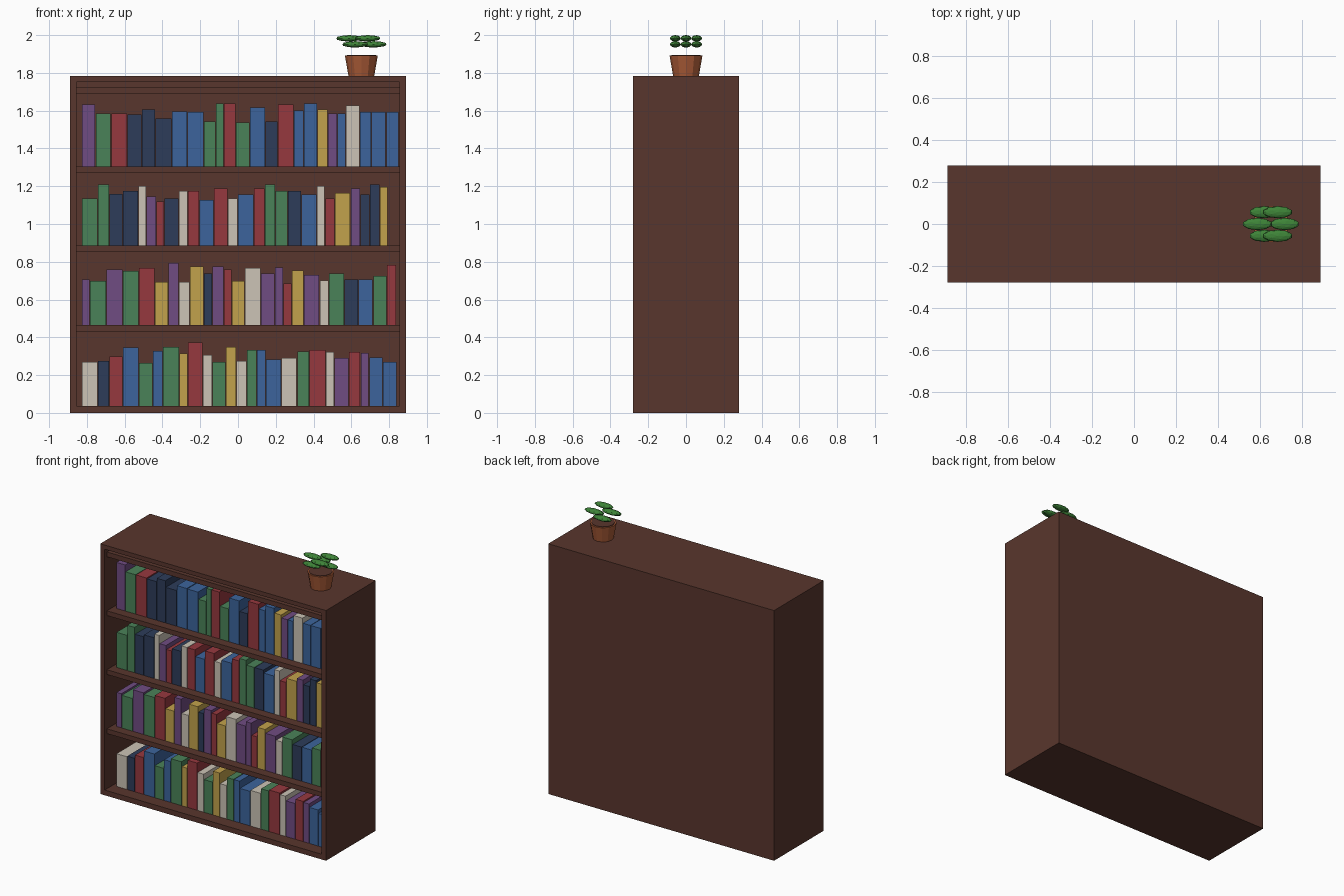
import bpy, bmesh, math

def material(name, r, g, b):
    lin = lambda c: (c / 255 / 12.92) if c <= 10 else ((c / 255 + 0.055) / 1.055) ** 2.4
    m = bpy.data.materials.new(name)
    m.diffuse_color = (lin(r), lin(g), lin(b), 1)
    return m

WOOD = material("dark wood", 89, 54, 45)
POT = material("terracotta", 170, 91, 55)
LEAF = material("leaf green", 62, 132, 56)
COVERS = {
    "r": material("red cover", 150, 56, 62),
    "b": material("blue cover", 60, 100, 156),
    "g": material("green cover", 74, 130, 88),
    "y": material("gold cover", 194, 162, 76),
    "p": material("purple cover", 112, 76, 130),
    "n": material("navy cover", 45, 60, 90),
    "c": material("cream cover", 204, 196, 182),
}

def finish(name, bm, mat):
    me = bpy.data.meshes.new(name)
    bm.to_mesh(me)
    bm.free()
    me.materials.append(mat)
    ob = bpy.data.objects.new(name, me)
    bpy.context.collection.objects.link(ob)
    return ob

def box(name, mat, x0, x1, y0, y1, z0, z1):
    bm = bmesh.new()
    bmesh.ops.create_cube(bm, size=1)
    bmesh.ops.scale(bm, vec=(x1 - x0, y1 - y0, z1 - z0), verts=bm.verts)
    bmesh.ops.translate(bm, vec=((x0 + x1) / 2, (y0 + y1) / 2, (z0 + z1) / 2), verts=bm.verts)
    return finish(name, bm, mat)

# Case: sides, top, bottom, back
W, D, H, IN = 0.89, 0.28, 1.783, 0.855
box("left_side", WOOD, -W, -IN, -D, D, 0, H)
box("right_side", WOOD, IN, W, -D, D, 0, H)
box("top_panel", WOOD, -IN, IN, -D, D, 1.753, H)
box("bottom_panel", WOOD, -IN, IN, -D, D, 0, 0.037)
box("back_panel", WOOD, -IN, IN, 0.25, D, 0.037, 1.753)

# Recessed shelves
for i, top in enumerate((0.464, 0.885, 1.305, 1.724)):
    box(f"shelf_{i + 1}", WOOD, -IN, IN, -0.255, 0.25, top - 0.034, top)

# Books: one colour letter, left edge and height (hundredths) per book; last edge ends the row
def book_row(row, z, colours, edges, heights):
    for i, c in enumerate(colours):
        box(f"book_{row}_{i + 1}", COVERS[c], edges[i] / 100, edges[i + 1] / 100 - 0.004,
            -0.19, 0.19, z, z + heights[i] / 100)

book_row(1, 0.037, "cnrbgbgyrcgycgbbcgrcprpbb",
         [-82.5, -74, -67.9, -60.8, -52.3, -44.9, -39.6, -30.9, -26.4, -18.5, -13.4, -6.3, -0.7,
          4.8, 10.1, 14.9, 23.1, 31.5, 37.9, 46.6, 51.1, 58.8, 65.1, 69.6, 76.8, 84.3],
         [23.3, 23.8, 26.2, 31, 22.8, 29.1, 31.2, 27.8, 33.6, 27, 23.3, 31.2, 23.8,
          29.6, 29.6, 24.6, 25.4, 28.8, 29.6, 28.6, 25.4, 28.6, 28, 25.7, 23.3])
book_row(2, 0.464, "pgpgrypcynprycpprypcgnbgr",
         [-82.5, -78.3, -69.5, -60.8, -52.3, -43.9, -36.7, -31.2, -25.3, -17.9, -13.4, -7.4, -3.1,
          3.8, 12.2, 19.6, 24.1, 28.6, 35, 43.4, 48.2, 56.4, 63.8, 71.7, 78.9, 84],
         [24.3, 23.3, 29.6, 28.6, 30.2, 23, 33, 23, 31.2, 27.5, 31.2, 29.6, 23.3,
          30.2, 27.5, 30.7, 22.2, 29.1, 26.5, 23.8, 27.5, 24.3, 24.3, 26, 32])
book_row(3, 0.885, "ggnncprncrbrcbrggnbcrypnny",
         [-82.5, -74, -67.9, -60.8, -52.6, -48.4, -43.1, -38.8, -31.2, -26.4, -20.3, -12.6, -5.2,
          0.1, 8.5, 14.3, 19.9, 26.5, 33.7, 41.9, 46.3, 51.4, 59.8, 64.9, 69.9, 75.2, 79.5],
         [25, 32.3, 27.5, 29, 31.7, 26, 23.3, 25, 29, 29, 24.3, 30.4, 25,
          27.2, 30.4, 32.3, 29, 29, 27, 31.7, 25, 28, 30.2, 27, 32.5, 31.2])
book_row(4, 1.305, "pgrnnnbbggrgbnrbbypbcbbb",
         [-82.5, -75.3, -67.1, -58.4, -50.7, -43.6, -34.9, -26.7, -17.9, -11.6, -7.4, -1,
          6.4, 14.6, 21.2, 29.7, 35, 42.1, 47.7, 52.7, 57.2, 64.6, 70.7, 78.6, 85.4],
         [32.8, 28, 28, 27.5, 30, 25.4, 29, 28.8, 23.8, 33.3, 33.3, 23.3,
          31.2, 23.8, 32.8, 29.6, 33.3, 30, 28, 28, 32.3, 28.8, 28.8, 28.8])

# Tapered twelve-sided pot and its soil
PX = 0.653
def cone(name, mat, r0, r1, z0, z1):
    bm = bmesh.new()
    bmesh.ops.create_cone(bm, cap_ends=True, segments=12, radius1=r0, radius2=r1, depth=z1 - z0)
    bmesh.ops.translate(bm, vec=(PX, 0, (z0 + z1) / 2), verts=bm.verts)
    return finish(name, bm, mat)

cone("pot", POT, 0.068, 0.087, H, 1.892)
cone("soil", WOOD, 0.077, 0.077, 1.885, 1.896)

# Six flattened leaves in a ring, alternating in height
for i in range(6):
    a = i * math.pi / 3
    bm = bmesh.new()
    bmesh.ops.create_icosphere(bm, subdivisions=2, radius=1)
    bmesh.ops.scale(bm, vec=(0.071, 0.029, 0.017), verts=bm.verts)
    bmesh.ops.translate(bm, vec=(PX + 0.065 * math.cos(a), 0.065 * math.sin(a),
                                 1.983 if i % 2 else 1.951), verts=bm.verts)
    finish(f"leaf_{i + 1}", bm, LEAF)
